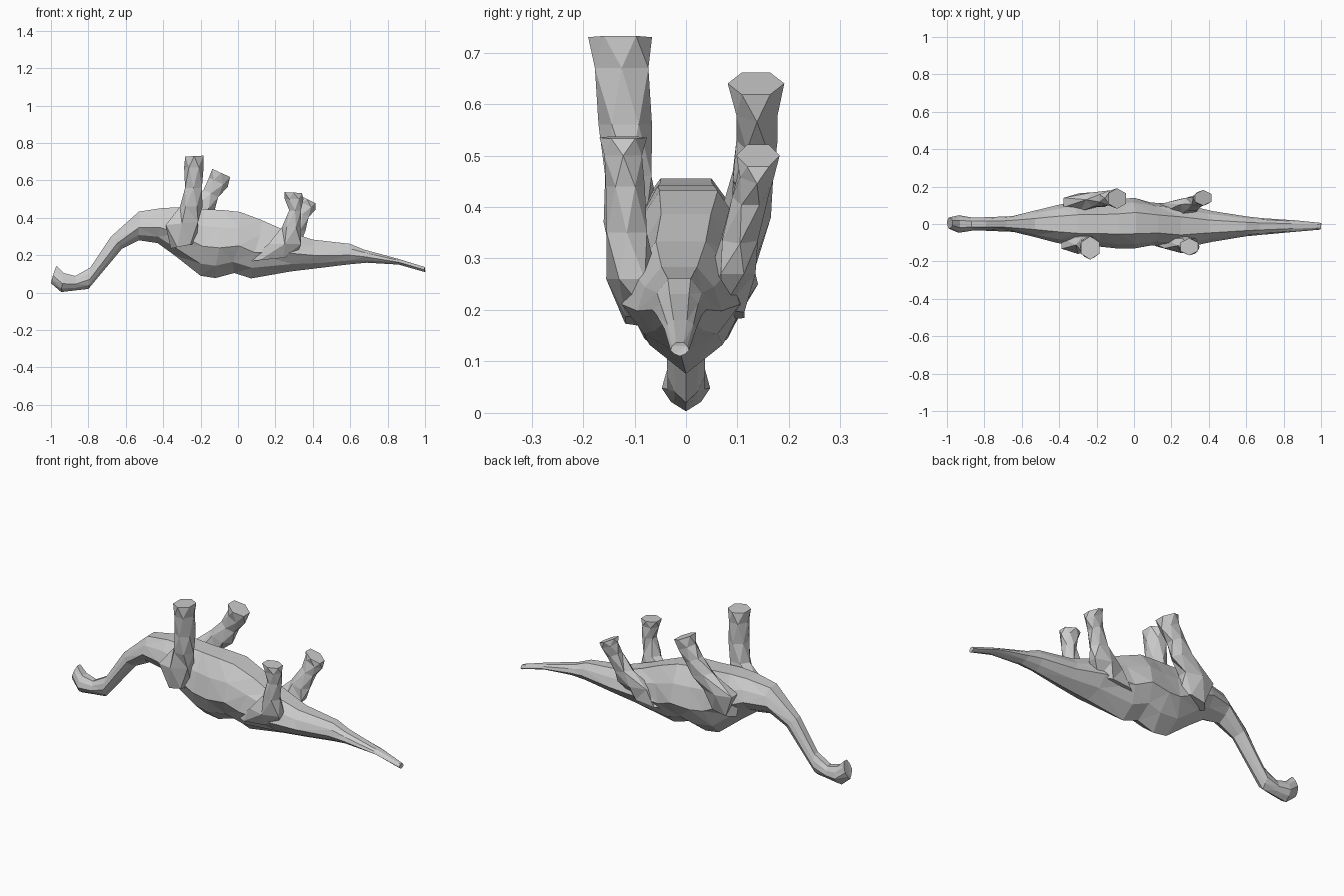
import bpy, bmesh, math, random
random.seed(4)

# Half cross-section: (fraction of half width, fraction of height)
HALF = [(0.62, 0.18), (1.0, 0.44), (0.82, 0.74), (0.42, 0.99)]
RING = [(0, 0)] + HALF + [(-w, h) for w, h in reversed(HALF)]


def loft(name, rings):
    """Skin a list of equal point rings into one closed faceted mesh."""
    bm = bmesh.new()
    rows = [[bm.verts.new(p) for p in r] for r in rings]
    n = len(rows[0])
    for a, b in zip(rows, rows[1:]):
        for i in range(n):
            j = (i + 1) % n
            bm.faces.new((a[i], a[j], b[j], b[i]))
    bm.faces.new(rows[0][::-1])
    bm.faces.new(rows[-1])
    bmesh.ops.triangulate(bm, faces=bm.faces[:])
    bmesh.ops.recalc_face_normals(bm, faces=bm.faces[:])
    me = bpy.data.meshes.new(name)
    bm.to_mesh(me)
    bm.free()
    ob = bpy.data.objects.new(name, me)
    bpy.context.collection.objects.link(ob)
    return ob


def section(xt, zt, xb, zb, yc, hw):
    """Slanted body section from its top point, bottom point and half width."""
    pts = []
    for i, (w, h) in enumerate(RING):
        j = 0 if i in (0, 4, 5) else random.uniform(-0.12, 0.12) * hw
        pts.append((xb + (xt - xb) * h + j, yc + w * hw, zb + (zt - zb) * h))
    return pts


def limb(name, stations, sides=6):
    """Leg through stations (x, y, z, radius x, radius y, slope of ring in x)."""
    rings = []
    for k, (x, y, z, rx, ry, slope) in enumerate(stations):
        ring = []
        for i in range(sides):
            a = 2 * math.pi * (i + 0.5 * (k % 2)) / sides
            dx = rx * math.cos(a)
            ring.append((x + dx, y + ry * math.sin(a), z + slope * dx))
        rings.append(ring)
    return loft(name, rings)


# Head, neck, trunk and tail as one skin (belly-up pose)
SPINE = [
    (-0.97, 0.145, -1.00, 0.05, 0.005, 0.030),
    (-0.93, 0.105, -0.945, 0.003, 0.0, 0.047),
    (-0.87, 0.09, -0.87, 0.012, 0.0, 0.036),
    (-0.79, 0.135, -0.80, 0.02, 0.0, 0.036),
    (-0.68, 0.30, -0.62, 0.235, 0.0, 0.042),
    (-0.53, 0.435, -0.53, 0.28, 0.0, 0.070),
    (-0.40, 0.455, -0.43, 0.265, 0.0, 0.100),
    (-0.30, 0.458, -0.34, 0.20, 0.0, 0.118),
    (-0.18, 0.45, -0.20, 0.09, 0.0, 0.120),
    (-0.08, 0.445, -0.12, 0.078, 0.0, 0.130),
    (0.01, 0.435, -0.02, 0.105, 0.005, 0.135),
    (0.13, 0.39, 0.07, 0.076, 0.0, 0.115),
    (0.25, 0.335, 0.28, 0.113, -0.01, 0.115),
    (0.40, 0.285, 0.42, 0.13, -0.013, 0.082),
    (0.60, 0.262, 0.60, 0.152, -0.013, 0.053),
    (0.67, 0.232, 0.69, 0.16, -0.013, 0.045),
    (0.86, 0.18, 0.86, 0.15, -0.011, 0.031),
    (1.00, 0.137, 1.00, 0.11, -0.012, 0.018),
]
loft("body", [section(*s) for s in SPINE])

# Front legs
limb("front_leg_near", [
    (-0.29, -0.085, 0.25, 0.07, 0.055, 0.2),
    (-0.30, -0.105, 0.37, 0.10, 0.055, 0.1),
    (-0.25, -0.112, 0.46, 0.06, 0.052, 0.0),
    (-0.238, -0.118, 0.56, 0.052, 0.052, 0.0),
    (-0.236, -0.125, 0.67, 0.052, 0.060, 0.0),
    (-0.234, -0.128, 0.73, 0.056, 0.062, 0.05),
])
limb("front_leg_far", [
    (-0.29, 0.085, 0.27, 0.08, 0.05, 0.2),
    (-0.29, 0.115, 0.38, 0.10, 0.05, 0.0),
    (-0.19, 0.130, 0.46, 0.065, 0.045, -0.3),
    (-0.145, 0.138, 0.53, 0.045, 0.04, -0.5),
    (-0.105, 0.138, 0.59, 0.050, 0.046, -0.5),
    (-0.090, 0.136, 0.64, 0.055, 0.055, -0.45),
])

# Hind legs
limb("hind_leg_near", [
    (0.18, -0.075, 0.18, 0.13, 0.05, 0.1),
    (0.25, -0.105, 0.26, 0.10, 0.05, 0.0),
    (0.285, -0.115, 0.35, 0.05, 0.045, 0.0),
    (0.305, -0.118, 0.44, 0.036, 0.038, 0.0),
    (0.30, -0.122, 0.50, 0.050, 0.042, 0.0),
    (0.295, -0.122, 0.535, 0.054, 0.046, -0.05),
])
limb("hind_leg_far", [
    (0.17, 0.070, 0.19, 0.11, 0.05, 0.1),
    (0.25, 0.090, 0.27, 0.10, 0.045, 0.0),
    (0.305, 0.105, 0.34, 0.055, 0.04, -0.2),
    (0.345, 0.125, 0.42, 0.038, 0.035, -0.5),
    (0.365, 0.138, 0.47, 0.050, 0.038, -0.5),
    (0.370, 0.140, 0.50, 0.050, 0.042, -0.5),
])
